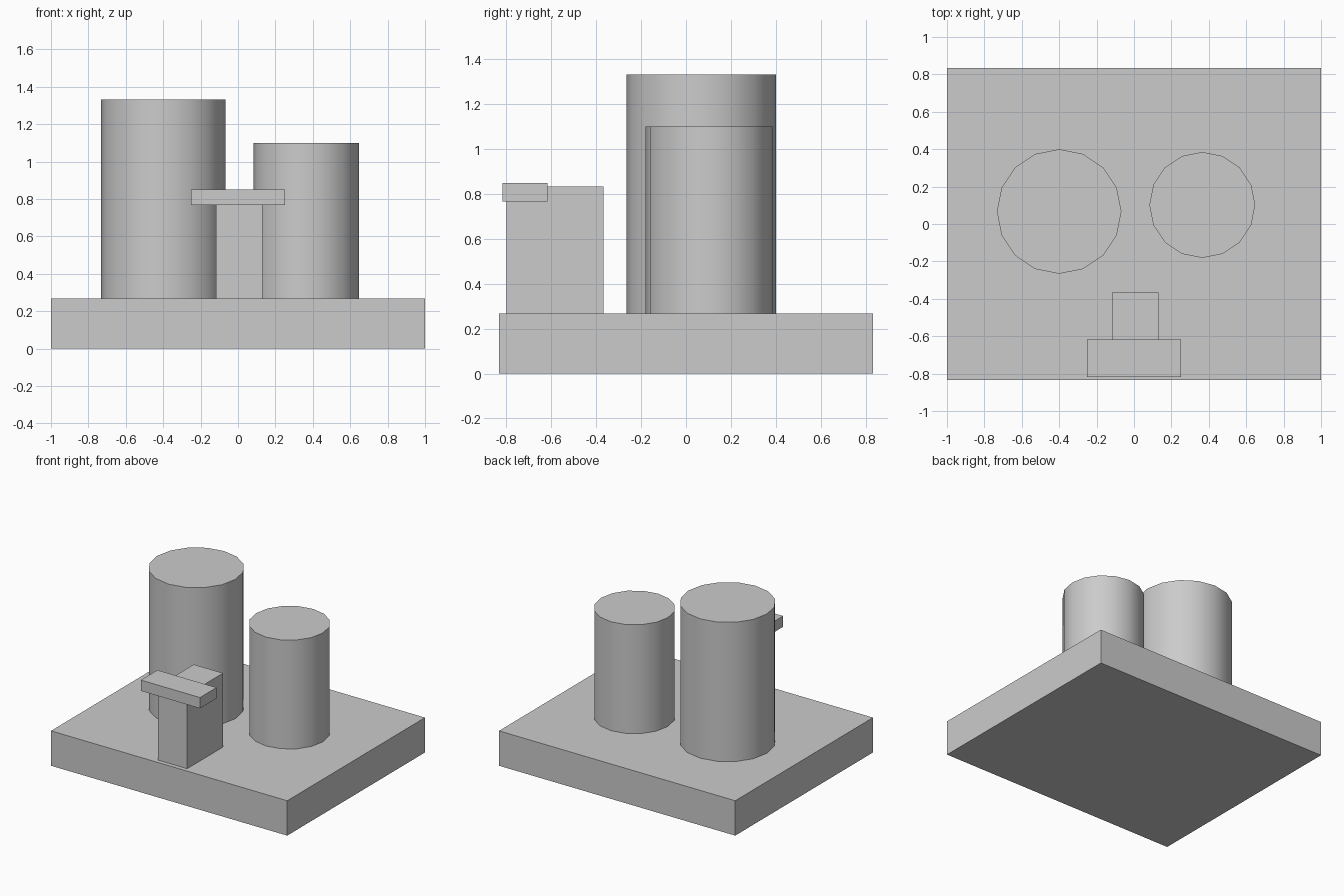
import bpy
import math

if "Cube" in bpy.data.objects:
    bpy.data.objects.remove(bpy.data.objects["Cube"])

# One plain grey for the whole model
grey = bpy.data.materials.new("light_grey")
grey.diffuse_color = (0.6, 0.6, 0.6, 1.0)
grey.use_nodes = True
grey.node_tree.nodes["Principled BSDF"].inputs["Base Color"].default_value = grey.diffuse_color


def box(name, low, high):
    """Axis-aligned block between two corners."""
    centre = [(a + b) / 2 for a, b in zip(low, high)]
    size = [b - a for a, b in zip(low, high)]
    bpy.ops.mesh.primitive_cube_add(size=1, location=centre)
    obj = bpy.context.object
    obj.name = name
    obj.scale = size
    bpy.ops.object.transform_apply(location=False, rotation=False, scale=True)
    obj.data.materials.append(grey)


def tank(name, x, y, radius, bottom, top):
    """Sixteen-sided upright cylinder with smooth walls and sharp rims."""
    bpy.ops.mesh.primitive_cylinder_add(
        vertices=16, radius=radius, depth=top - bottom,
        location=(x, y, (bottom + top) / 2))
    obj = bpy.context.object
    obj.name = name
    obj.data.materials.append(grey)
    bpy.ops.object.shade_smooth_by_angle(angle=math.radians(30))


BASE_TOP = 0.267

# Ground slab
box("base_slab", (-1, -0.833, 0), (1, 0.833, BASE_TOP))

# Two storage cylinders
tank("tall_tank", -0.4, 0.067, 0.333, BASE_TOP, 1.333)
tank("short_tank", 0.365, 0.102, 0.283, BASE_TOP, 1.1)

# Front tower and the bar across its top edge
box("front_tower", (-0.117, -0.8, BASE_TOP), (0.13, -0.367, 0.833))
box("front_crossbar", (-0.25, -0.817, 0.767), (0.25, -0.617, 0.85))
